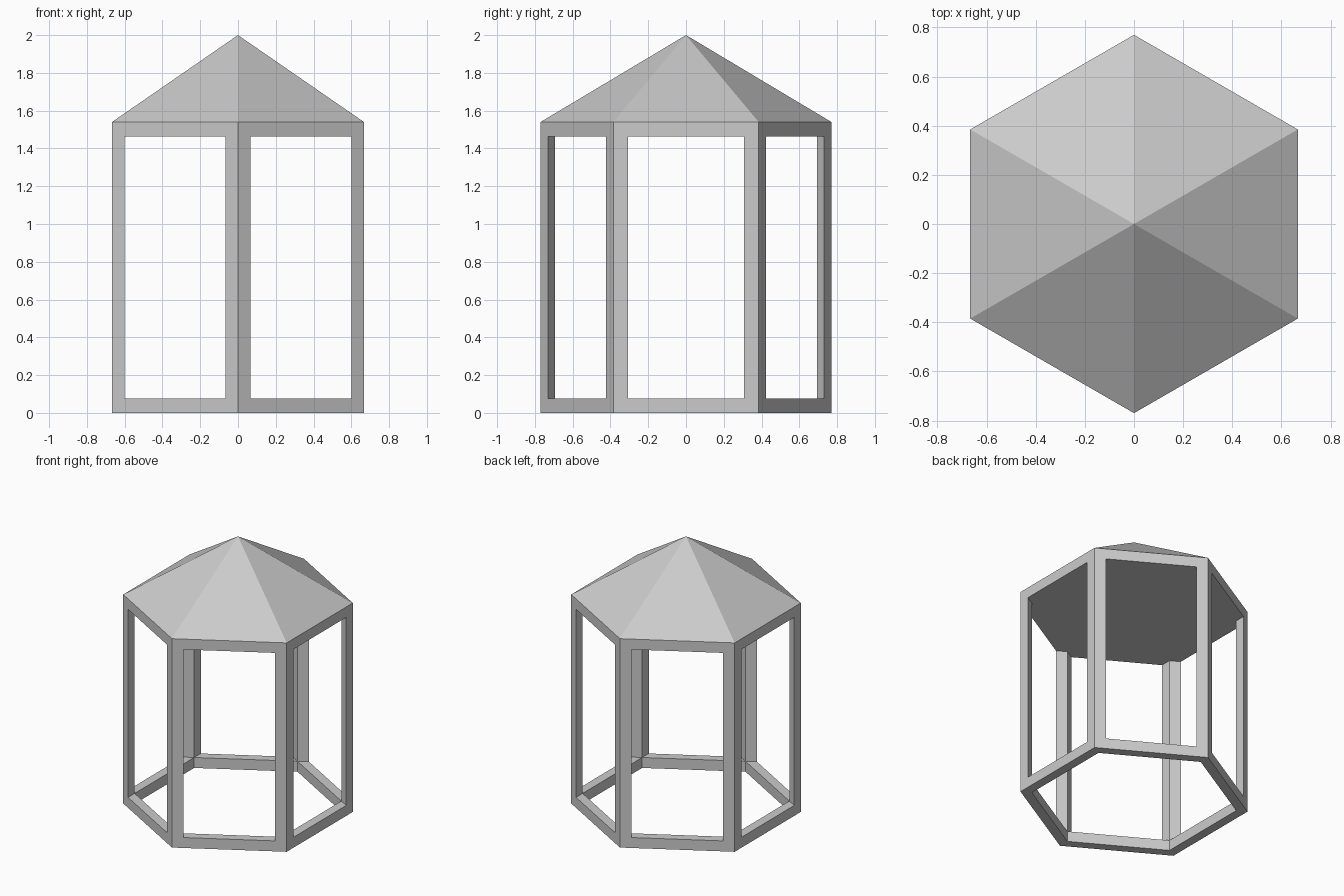
import bpy
from math import sin, cos, pi
from mathutils import Vector

if "Cube" in bpy.data.objects:
    bpy.data.objects.remove(bpy.data.objects["Cube"])

R = 0.77          # outer hexagon radius
T = 0.077         # rail height and post face width
EAVE = 1.54
TOP = 2.0


def hexagon(radius, z):
    # corners point along +-y, flat sides face +-x
    return [Vector((radius * cos(pi / 2 + i * pi / 3),
                    radius * sin(pi / 2 + i * pi / 3), z)) for i in range(6)]


def make(name, verts, faces):
    mesh = bpy.data.meshes.new(name)
    mesh.from_pydata([tuple(v) for v in verts], [], faces)
    mesh.update()
    obj = bpy.data.objects.new(name, mesh)
    bpy.context.collection.objects.link(obj)
    return obj


def sides(n, low, high):
    # quads joining two counter-clockwise rings
    return [(low + i, low + (i + 1) % n, high + (i + 1) % n, high + i)
            for i in range(n)]


# Roof: flat hexagonal slab closed by a six-sided pyramid
verts = hexagon(R, EAVE - T) + hexagon(R, EAVE) + [Vector((0, 0, TOP))]
faces = [tuple(range(5, -1, -1))] + sides(6, 0, 6)
faces += [(6 + i, 6 + (i + 1) % 6, 12) for i in range(6)]
make("roof", verts, faces)

# Base ring: open hexagonal rail on the ground
verts = (hexagon(R, 0) + hexagon(R, T)
         + hexagon(R - T, T) + hexagon(R - T, 0))
faces = [q for k in range(4) for q in sides(6, 6 * k, 6 * ((k + 1) % 4))]
make("base_rail", verts, faces)

# Posts: diamond section whose outer faces follow the two adjoining walls
corners = hexagon(R, 0)
for i, c in enumerate(corners):
    to_next = (corners[(i + 1) % 6] - c).normalized() * T
    to_prev = (corners[i - 1] - c).normalized() * T
    section = [c, c + to_next, c + to_next + to_prev, c + to_prev]
    verts = [p + Vector((0, 0, z)) for z in (T, EAVE - T) for p in section]
    make(f"post_{i + 1}", verts, sides(4, 0, 4))
